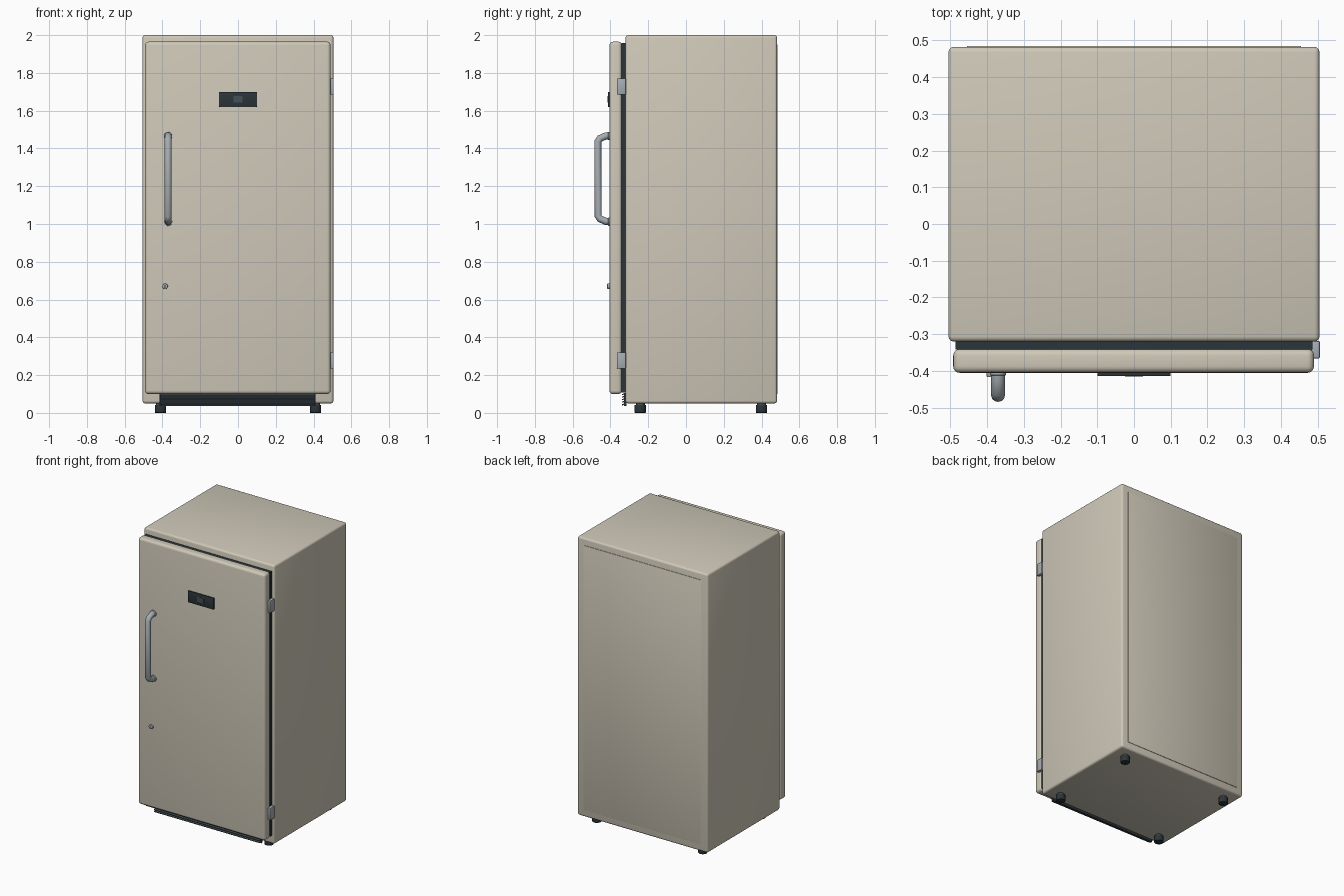
import bpy, math

if "Cube" in bpy.data.objects:
    bpy.data.objects.remove(bpy.data.objects["Cube"])

def material(name, rgb):
    m = bpy.data.materials.new(name)
    m.diffuse_color = (*rgb, 1)
    m.use_nodes = True
    m.node_tree.nodes["Principled BSDF"].inputs["Base Color"].default_value = m.diffuse_color
    return m

CREAM = material("cream_enamel", (0.62, 0.58, 0.48))
DARK = material("dark_rubber", (0.025, 0.035, 0.04))
SLATE = material("slate_plastic", (0.06, 0.08, 0.09))
METAL = material("brushed_metal", (0.38, 0.42, 0.45))

def finish(ob, name, mat, bevel=0, segments=3):
    ob.name = name
    ob.data.materials.append(mat)
    bpy.context.view_layer.objects.active = ob
    if bevel:
        b = ob.modifiers.new("Bevel", 'BEVEL')
        b.width, b.segments = bevel, segments
        bpy.ops.object.modifier_apply(modifier="Bevel")
    bpy.ops.object.shade_smooth_by_angle(angle=math.radians(35))
    return ob

def box(name, x, y, z, mat, bevel=0, segments=3):
    bpy.ops.mesh.primitive_cube_add(size=1, location=[sum(r) / 2 for r in (x, y, z)])
    ob = bpy.context.object
    ob.scale = [r[1] - r[0] for r in (x, y, z)]
    bpy.ops.object.transform_apply(location=False, rotation=False, scale=True)
    return finish(ob, name, mat, bevel, segments)

def cylinder(name, loc, r, depth, mat, axis='Z', bevel=0, verts=24):
    rot = (math.pi / 2, 0, 0) if axis == 'Y' else (0, 0, 0)
    bpy.ops.mesh.primitive_cylinder_add(vertices=verts, radius=r, depth=depth, location=loc, rotation=rot)
    return finish(bpy.context.object, name, mat, bevel, 2)

# Cabinet with a shallow raised back panel
box("cabinet", (-0.505, 0.505), (-0.32, 0.482), (0.05, 2.0), CREAM, 0.014)
box("back_panel", (-0.455, 0.455), (0.47, 0.485), (0.10, 1.95), CREAM, 0.003, 2)

# Door and its dark seal
box("door", (-0.492, 0.49), (-0.405, -0.34), (0.10, 1.965), CREAM, 0.018, 4)
box("door_seal", (-0.486, 0.486), (-0.342, -0.318), (0.108, 1.957), DARK)

# Hinges on the right edge
for label, z in (("lower", 0.278), ("upper", 1.728)):
    box(label + "_hinge", (0.482, 0.506), (-0.366, -0.318), (z - 0.043, z + 0.043), METAL, 0.004, 2)

# Bent tube handle with mounting discs
curve = bpy.data.curves.new("handle", 'CURVE')
curve.dimensions = '3D'
curve.bevel_depth = 0.019
curve.bevel_resolution = 4
curve.use_fill_caps = True
path = [(-0.402, 1.468), (-0.425, 1.466), (-0.455, 1.453), (-0.466, 1.437),
        (-0.466, 1.043), (-0.455, 1.027), (-0.425, 1.014), (-0.402, 1.012)]
spline = curve.splines.new('POLY')
spline.points.add(len(path) - 1)
for p, (y, z) in zip(spline.points, path):
    p.co = (-0.37, y, z, 1)
handle = bpy.data.objects.new("handle", curve)
bpy.context.collection.objects.link(handle)
bpy.ops.object.select_all(action='DESELECT')
handle.select_set(True)
bpy.context.view_layer.objects.active = handle
bpy.ops.object.convert(target='MESH')
finish(bpy.context.object, "handle", METAL)
for label, z in (("lower", 1.012), ("upper", 1.466)):
    cylinder(label + "_handle_mount", (-0.37, -0.407, z), 0.022, 0.01, METAL, 'Y', 0.002)

# Temperature display
box("display_panel", (-0.10, 0.10), (-0.414, -0.40), (1.62, 1.70), DARK, 0.002, 2)
box("display_window", (-0.025, 0.025), (-0.4148, -0.41), (1.643, 1.677), SLATE)

# Door lock with key slot
cylinder("lock", (-0.386, -0.409, 0.67), 0.015, 0.016, METAL, 'Y', 0.003)
box("key_slot", (-0.388, -0.384), (-0.4176, -0.414), (0.662, 0.678), DARK)

# Ventilation grille below the door
box("grille_back", (-0.415, 0.41), (-0.329, -0.315), (0.037, 0.106), DARK)
for i in range(5):
    z = 0.045 + i * 0.0135
    slat = box(f"grille_slat_{i + 1}", (-0.412, 0.407), (-0.339, -0.325), (z - 0.003, z + 0.003), SLATE)
    slat.rotation_euler.x = math.radians(25)

# Feet
for xl, x in (("left", -0.41), ("right", 0.41)):
    for yl, y in (("front", -0.242), ("back", 0.40)):
        cylinder(f"{yl}_{xl}_foot", (x, y, 0.021), 0.03, 0.042, DARK, bevel=0.003)
        cylinder(f"{yl}_{xl}_foot_stem", (x, y, 0.045), 0.024, 0.03, SLATE)
